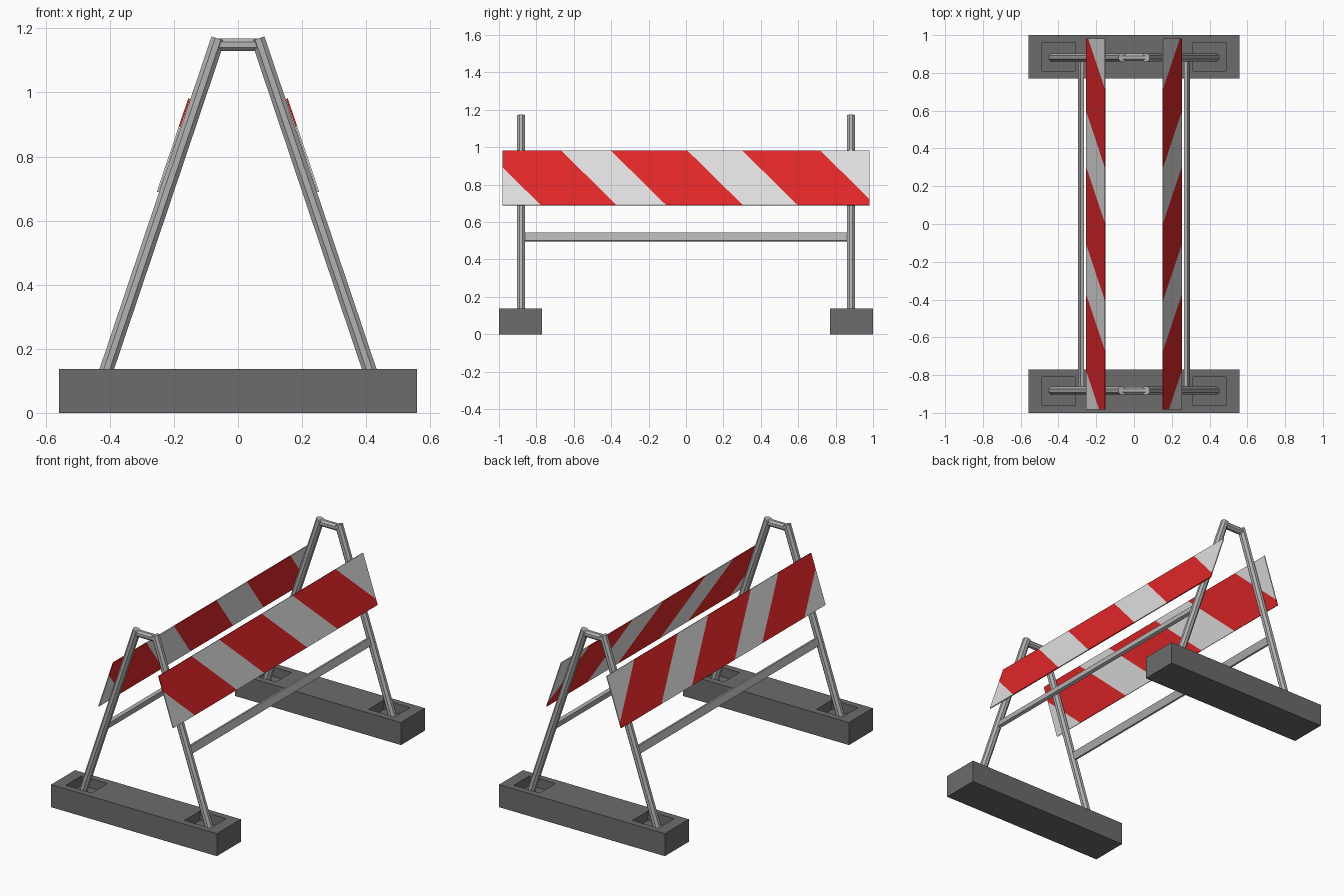
import bpy, bmesh, math
from mathutils import Matrix, Vector

if "Cube" in bpy.data.objects:
    bpy.data.objects.remove(bpy.data.objects["Cube"])


def material(name, rgb):
    m = bpy.data.materials.new(name)
    m.diffuse_color = (*rgb, 1)
    m.use_nodes = True
    m.node_tree.nodes["Principled BSDF"].inputs["Base Color"].default_value = m.diffuse_color
    return m


RUBBER = material("dark grey rubber", (0.15, 0.15, 0.15))
METAL = material("grey metal", (0.45, 0.45, 0.45))
RED = material("signal red", (0.76, 0.02, 0.022))
WHITE = material("off white", (0.74, 0.74, 0.74))

SLOPE = 0.337                   # sideways lean of the legs per unit of height
LEAN = math.atan(SLOPE)
LEG_Y = 0.882


def finish(name, bm, *mats):
    bmesh.ops.recalc_face_normals(bm, faces=bm.faces)
    me = bpy.data.meshes.new(name)
    bm.to_mesh(me)
    bm.free()
    for m in mats:
        me.materials.append(m)
    ob = bpy.data.objects.new(name, me)
    bpy.context.collection.objects.link(ob)
    return ob


def box_bm(center, size, tilt=0.0):
    bm = bmesh.new()
    mat = (Matrix.Translation(center) @ Matrix.Rotation(tilt, 4, 'Y')
           @ Matrix.Diagonal((*size, 1)))
    bmesh.ops.create_cube(bm, size=1, matrix=mat)
    return bm


def cut(bm, point, normal):
    geom = bm.verts[:] + bm.edges[:] + bm.faces[:]
    bmesh.ops.bisect_plane(bm, geom=geom, plane_co=point, plane_no=normal)


def tube(name, a, b, radius):
    a, b = Vector(a), Vector(b)
    d = b - a
    mat = (Matrix.Translation((a + b) / 2) @ d.to_track_quat('Z', 'Y').to_matrix().to_4x4()
           @ Matrix.Rotation(math.pi / 8, 4, 'Z'))
    bm = bmesh.new()
    bmesh.ops.create_cone(bm, cap_ends=True, segments=8, radius1=radius,
                          radius2=radius, depth=d.length, matrix=mat)
    return finish(name, bm, METAL)


def leg_x(z):
    return 0.062 + SLOPE * (1.168 - z)


# Rubber feet with a rectangular pocket for each leg
def foot(name, y):
    bm = box_bm((0, y, 0.0685), (1.116, 0.23, 0.137))
    for x in (-0.487, -0.312, 0.312, 0.487):
        cut(bm, (x, 0, 0), (1, 0, 0))
    for dy in (-0.075, 0.075):
        cut(bm, (0, y + dy, 0), (0, 1, 0))
    pockets = []
    for f in bm.faces:
        c = f.calc_center_median()
        if c.z > 0.136 and 0.312 < abs(c.x) < 0.487 and abs(c.y - y) < 0.07:
            pockets.append(f)
    out = bmesh.ops.extrude_discrete_faces(bm, faces=pockets)
    verts = {v for f in out["faces"] for v in f.verts}
    bmesh.ops.translate(bm, verts=list(verts), vec=(0, 0, -0.057))
    finish(name, bm, RUBBER)


# Striped panel: plate cut along slanted lines, bands alternate white and red
def panel(name, side):
    bm = box_bm((side * 0.2015, 0, 0.835), (0.006, 1.964, 0.307), -side * LEAN)
    k = 1.015
    edges = (-1.07, -0.665, -0.40, 0.01, 0.303, 0.72)
    for e in edges:
        cut(bm, (0, e, 0.98), (0, 1, k))
    for f in bm.faces:
        c = f.calc_center_median()
        u = c.y + k * (c.z - 0.98)
        f.material_index = sum(e < u for e in edges) % 2
    finish(name, bm, WHITE, RED)


for end, s in (("front", -1), ("back", 1)):
    y = s * LEG_Y
    foot(end + "_foot", s * 0.885)
    for label, side in (("left", -1), ("right", 1)):
        tube(f"{end}_{label}_leg", (side * leg_x(0.075), y, 0.075),
             (side * leg_x(1.168), y, 1.168), 0.0235)
    tube(end + "_top_bar", (-0.062, y, 1.149), (0.062, y, 1.149), 0.021)

# Long rails between the frames, and the panels above them
for label, side in (("left", -1), ("right", 1)):
    rail = box_bm((side * leg_x(0.52), 0, 0.52), (0.02, 1.74, 0.045), -side * LEAN)
    finish(label + "_rail", rail, METAL)
    panel(label + "_panel", side)
